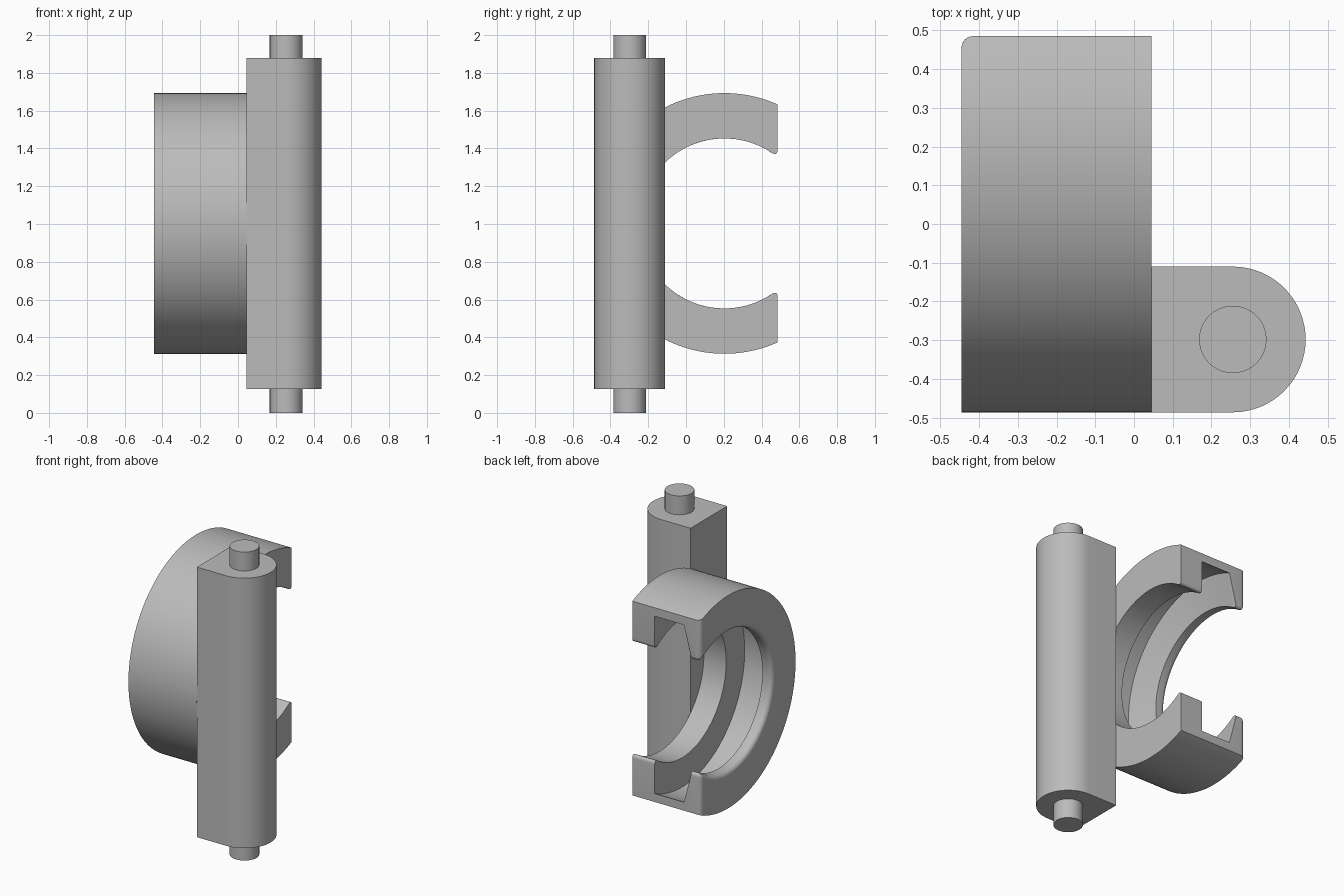
import bpy, bmesh, math

if "Cube" in bpy.data.objects:
    bpy.data.objects.remove(bpy.data.objects["Cube"])

grey = bpy.data.materials.new("plain grey")
grey.diffuse_color = (0.5, 0.5, 0.5, 1)
grey.use_nodes = True
grey.node_tree.nodes["Principled BSDF"].inputs["Base Color"].default_value = grey.diffuse_color


def finish(name, bm):
    """Turn a bmesh into a grey object, smooth with sharp edges kept."""
    bmesh.ops.recalc_face_normals(bm, faces=bm.faces)
    mesh = bpy.data.meshes.new(name)
    bm.to_mesh(mesh)
    bm.free()
    obj = bpy.data.objects.new(name, mesh)
    bpy.context.collection.objects.link(obj)
    mesh.materials.append(grey)
    bpy.ops.object.select_all(action='DESELECT')
    obj.select_set(True)
    bpy.context.view_layer.objects.active = obj
    bpy.ops.object.shade_smooth_by_angle(angle=math.radians(30))


def prism(name, outline, z0, z1):
    """Extrude a flat outline straight up."""
    bm = bmesh.new()
    face = bm.faces.new([bm.verts.new((x, y, z0)) for x, y in outline])
    top = bmesh.ops.extrude_face_region(bm, geom=[face])["geom"]
    for v in top:
        if isinstance(v, bmesh.types.BMVert):
            v.co.z = z1
    finish(name, bm)


def arc(cx, cy, r, a0, a1, n):
    return [(cx + r * math.cos(math.radians(a0 + (a1 - a0) * k / n)),
             cy + r * math.sin(math.radians(a0 + (a1 - a0) * k / n)))
            for k in range(n + 1)]


# Post: flat on the left, half round on the right, with a pin at each end
PX, PY = 0.255, -0.298
prism("post", [(0.045, PY + 0.188), (0.045, PY - 0.188)]
      + arc(PX, PY, 0.188, -90, 90, 32), 0.127, 1.878)
circle = arc(PX, PY, 0.087, 0, 360, 40)[:-1]
prism("top_pin", circle, 1.878, 2.0)
prism("bottom_pin", circle, 0.0, 0.127)

# Clamp ring: grooved profile (x, radius) swept around the x axis, open at the back
CY, CZ, CUT, FILLET = 0.203, 1.003, 0.282, 0.03
LEFT, RIGHT, INNER, OUTER, GROOVE = -0.445, 0.045, 0.45, 0.69, 0.64


def profile(inset):
    """Ring section; the inset shrinks the rounded lips towards the cut ends."""
    lip = arc(LEFT + FILLET, INNER + FILLET, FILLET - inset + 1e-4, 270, 180, 6)
    return [(RIGHT, OUTER), (RIGHT, INNER + inset), (-0.115, INNER + inset),
            (-0.115, GROOVE), (-0.325, GROOVE), (-0.375, INNER + inset)] \
        + lip + [(LEFT + inset, OUTER)]


sections = []
STEPS = 96
for k in range(STEPS + 1):
    row = []
    for x, r in profile(0):
        a0 = math.acos((CUT - FILLET) / r)
        a = a0 + (2 * math.pi - 2 * a0) * k / STEPS
        row.append((x, CY + r * math.cos(a), CZ + r * math.sin(a)))
    sections.append(row)

# Rounded cut ends, top and bottom
for k in range(1, 7):
    t = math.pi / 2 * k / 6
    y = CUT - FILLET + FILLET * math.sin(t)
    pts = profile(FILLET * (1 - math.cos(t)))
    heights = [(x, math.sqrt(r * r - y * y)) for x, r in pts]
    sections.insert(0, [(x, CY + y, CZ + h) for x, h in heights])
    sections.append([(x, CY + y, CZ - h) for x, h in heights])

bm = bmesh.new()
rows = [[bm.verts.new(p) for p in row] for row in sections]
for a, b in zip(rows, rows[1:]):
    for i in range(len(a)):
        j = (i + 1) % len(a)
        bm.faces.new((a[i], a[j], b[j], b[i]))
bm.faces.new(rows[0])
bm.faces.new(rows[-1])
finish("clamp_ring", bm)
